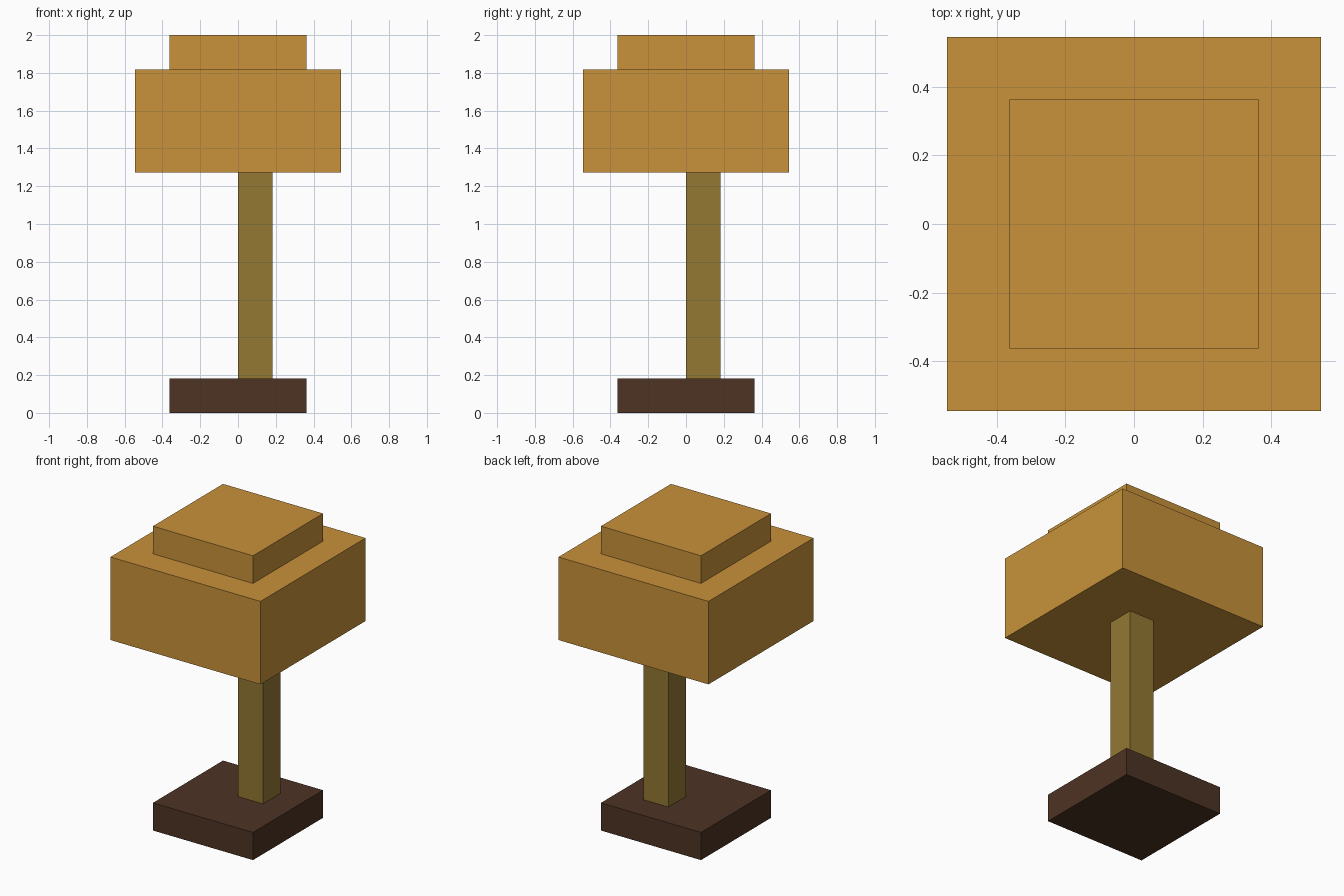
import bpy

if "Cube" in bpy.data.objects:
    bpy.data.objects.remove(bpy.data.objects["Cube"])

U = 2 / 11  # one block


def material(name, rgb):
    """Flat colour from sRGB bytes, stored as linear values."""
    mat = bpy.data.materials.new(name)
    lin = [((c / 255 + 0.055) / 1.055) ** 2.4 for c in rgb]
    mat.diffuse_color = (*lin, 1)
    mat.use_nodes = True
    mat.node_tree.nodes["Principled BSDF"].inputs["Base Color"].default_value = mat.diffuse_color
    return mat


def box(name, size, bottom, mat, offset=0):
    """Square block in block units: (width, height), bottom height, x/y offset."""
    width, height = size
    bpy.ops.mesh.primitive_cube_add(
        size=1, location=(offset * U, offset * U, (bottom + height / 2) * U))
    ob = bpy.context.object
    ob.name = name
    ob.scale = (width * U, width * U, height * U)
    bpy.ops.object.transform_apply(location=False, rotation=False, scale=True)
    ob.data.materials.append(mat)


dark_wood = material("dark brown", (77, 51, 35))
olive = material("olive brown", (148, 120, 52))
amber = material("amber", (200, 146, 58))

# Foot, off-centre post, shade and its stepped cap
box("base", (4, 1), 0, dark_wood)
box("post", (1, 6), 1, olive, offset=0.5)
box("shade", (6, 3), 7, amber)
box("shade_cap", (4, 1), 10, amber)
